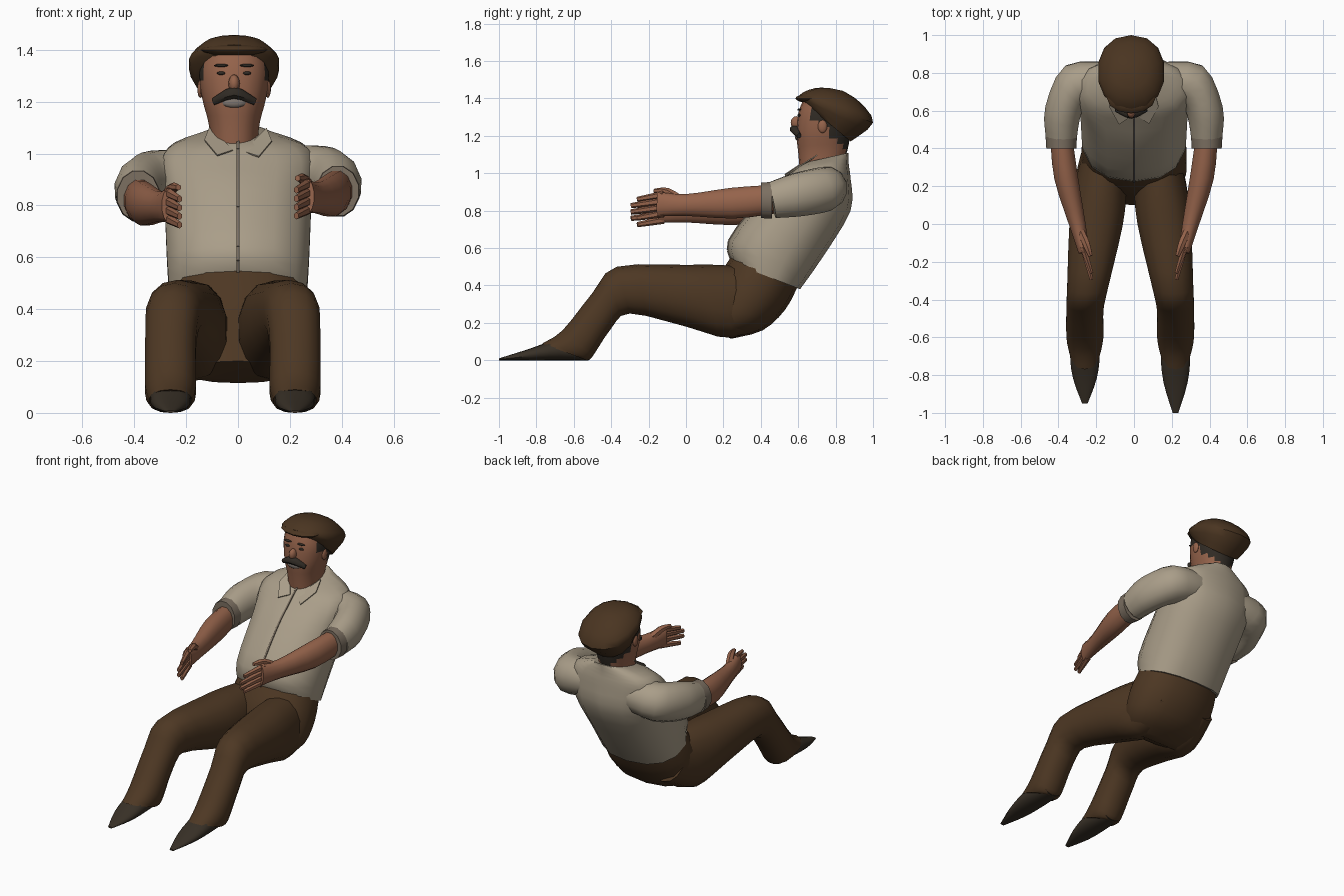
import bpy, bmesh, math
from mathutils import Vector

cube = bpy.data.objects.get("Cube")
if cube:
    bpy.data.objects.remove(cube)


def material(name, red, green, blue):
    mat = bpy.data.materials.new(name)
    mat.use_nodes = True
    mat.diffuse_color = (red, green, blue, 1)
    shader = mat.node_tree.nodes["Principled BSDF"]
    shader.inputs["Base Color"].default_value = (red, green, blue, 1)
    return mat


cream = material("cream shirt", .4, .34, .25)
seam = material("shirt seam", .2, .16, .12)
brown = material("brown trousers", .075, .039, .017)
cap_brown = material("brown cap", .068, .035, .015)
skin = material("skin", .3, .125, .07)
dark_hair = material("dark hair", .03, .024, .018)
leather = material("dark shoe", .04, .03, .02)
stubble = material("grey stubble", .2, .17, .15)


def finish(name, bm, *materials, rule=None):
    bmesh.ops.recalc_face_normals(bm, faces=bm.faces[:])
    if rule:
        for face in bm.faces:
            face.material_index = rule(face.calc_center_median())
    mesh = bpy.data.meshes.new(name)
    bm.to_mesh(mesh)
    bm.free()
    for mat in materials:
        mesh.materials.append(mat)
    mesh.shade_smooth()
    mesh.set_sharp_from_angle(angle=math.radians(45))
    bpy.context.collection.objects.link(bpy.data.objects.new(name, mesh))


def section(front, back, width, x=0):
    """Cross-section between a front and a back (y, z) point."""
    start, end = Vector((x, *front)), Vector((x, *back))
    return (start + end) / 2, Vector((width, 0, 0)), (start - end) / 2


def smooth_path(rings, steps=3):
    """Insert curved in-between rings."""
    result = []
    last = len(rings) - 1
    for i in range(last):
        before, after = rings[max(i - 1, 0)], rings[min(i + 2, last)]
        for step in range(steps):
            t = step / steps
            result.append([
                q + ((r - p) * t + (p * 2 - q * 5 + r * 4 - s) * t ** 2
                     + (q * 3 - p - r * 3 + s) * t ** 3) / 2
                for p, q, r, s in zip(before, rings[i], rings[i + 1], after)])
    return result + [rings[last]]


def loft(name, rings, *materials, sides=14, power=.9, rule=None):
    bm = bmesh.new()
    loops = []
    for centre, across, along in smooth_path(rings):
        loop = []
        for i in range(sides):
            angle = math.tau * (i + .5) / sides
            u, v = [math.copysign(abs(w) ** power, w)
                    for w in (math.cos(angle), math.sin(angle))]
            loop.append(bm.verts.new(centre + across * u + along * v))
        loops.append(loop)
    for lower, upper in zip(loops, loops[1:]):
        for i in range(sides):
            j = (i + 1) % sides
            bm.faces.new((lower[i], lower[j], upper[j], upper[i]))
    bm.faces.new(loops[0])
    bm.faces.new(loops[-1])
    finish(name, bm, *materials, rule=rule)


def limb(name, mat, side, lift, joints, sides=12):
    """Tube through joints of ((x, y, z), half width, half height)."""
    points = [Vector((side * x, y, z + lift)) for (x, y, z), wide, tall in joints]
    rings = []
    for i, (place, wide, tall) in enumerate(joints):
        path = points[min(i + 1, len(points) - 1)] - points[max(i - 1, 0)]
        across = path.cross(Vector((0, 0, 1))).normalized()
        rings.append((points[i], across * wide, across.cross(path.normalized()) * tall))
    loft(name, rings, mat, sides=sides, power=1)


def ball(name, mat, centre, size):
    bm = bmesh.new()
    bmesh.ops.create_uvsphere(bm, u_segments=12, v_segments=8, radius=1)
    bmesh.ops.scale(bm, vec=size, verts=bm.verts)
    bmesh.ops.translate(bm, vec=centre, verts=bm.verts)
    finish(name, bm, mat)


def plate(name, mat, corners):
    bm = bmesh.new()
    face = bm.faces.new([bm.verts.new(corner) for corner in corners])
    face.normal_update()
    offset = face.normal * .006
    grown = bmesh.ops.extrude_face_region(bm, geom=[face])["geom"]
    bmesh.ops.translate(bm, vec=offset,
                        verts=[v for v in grown if isinstance(v, bmesh.types.BMVert)])
    finish(name, bm, mat)


# Shirt body from hem over the broad shoulders to the collar
torso = [
    section(front=(.25, .52), back=(.61, .38), width=.27),
    section(front=(.23, .64), back=(.73, .55), width=.28),
    section(front=(.4, .86), back=(.88, .8), width=.29),
    section(front=(.52, .97), back=(.88, .97), width=.3),
    section(front=(.59, 1.03), back=(.87, 1.05), width=.25),
    section(front=(.65, 1.06), back=(.87, 1.11), width=.11),
]
loft("shirt_body", torso, cream, power=.85)

# Narrow button strip down the middle of the shirt front
half = Vector((.005, 0, 0))
fronts = [centre + along for centre, across, along in smooth_path(torso)]
for low, high in zip(fronts, fronts[1:]):
    plate("button_strip", seam, [low - half, low + half, high + half, high - half])

# Seat of the trousers
loft("trouser_seat", [
    section(front=(.24, .55), back=(.6, .4), width=.265),
    section(front=(.17, .44), back=(.53, .27), width=.285),
    section(front=(.13, .3), back=(.41, .16), width=.27),
    section(front=(.1, .2), back=(.24, .115), width=.2),
], brown)


def leg_section(side, front, back, width):
    """The legs splay apart towards the knees."""
    splay = min(.18 - front[0] / 8, .24)
    return section(front, back, width, x=side * splay - .02)


def build_leg(label, side, toe):
    loft(label + "_trouser_leg", [
        leg_section(side, front=(.3, .5), back=(.48, .24), width=.11),
        leg_section(side, front=(.17, .51), back=(.25, .12), width=.14),
        leg_section(side, front=(0, .51), back=(0, .18), width=.145),
        leg_section(side, front=(-.37, .5), back=(-.3, .25), width=.11),
        leg_section(side, front=(-.5, .36), back=(-.4, .17), width=.1),
        leg_section(side, front=(-.66, .16), back=(-.5, .02), width=.1),
        leg_section(side, front=(-.77, .09), back=(-.53, 0), width=.085),
    ], brown)
    instep = -.68
    ball_of_foot = (instep + toe) / 2
    loft(label + "_shoe", [
        leg_section(side, front=(-.52, .08), back=(-.52, 0), width=.06),
        leg_section(side, front=(instep, .11), back=(instep, 0), width=.08),
        leg_section(side, front=(ball_of_foot, .06), back=(ball_of_foot, 0), width=.065),
        leg_section(side, front=(toe, .01), back=(toe, 0), width=.015),
    ], leather)


def build_arm(label, side, lift):
    elbow = (.385, .46, .85)
    cuff_end = (.385, .4, .85)
    wrist = (.3, 0, .82)
    limb(label + "_sleeve", cream, side, lift / 2, [
        ((.12, .76, .93), .1, .1),
        ((.3, .74, .91), .12, .12),
        ((.375, .6, .88), .1, .12),
        (elbow, .085, .1),
    ])
    limb(label + "_cuff", seam, side, lift / 2,
         [(elbow, .086, .102), (cuff_end, .082, .098)])
    limb(label + "_forearm", skin, side, lift, [
        (elbow, .06, .08),
        ((.36, .25, .83), .065, .085),
        (wrist, .045, .06),
        ((.265, -.15, .825), .03, .068),
    ])
    # Four fingers spread by rule, longer in the middle, and a thumb
    for i in range(4):
        spread = (1.5 - i) / 30
        reach = .31 - abs(spread)
        limb(label + "_finger", skin, side, lift + spread, [
            ((.27, -.12, .825), .02, .021),
            ((.225, -reach, .8), .011, .014),
        ], sides=6)
    limb(label + "_thumb", skin, side, lift, [
        (wrist, .02, .03),
        ((.255, -.1, .89), .022, .022),
        ((.23, -.17, .895), .012, .012),
    ], sides=6)


head_x = -.015


def build_face_and_collar(label, side):
    plate(label + "_collar", cream, [(side * x, y, z) for x, y, z in (
        (.11, .7, 1.1), (.13, .62, 1.05), (.08, .53, .99), (.02, .57, 1.01))])
    ball(label + "_ear", skin, (head_x + side * .13, .73, 1.25), (.012, .025, .035))
    ball(label + "_eye", dark_hair, (head_x + side * .05, .605, 1.31), (.016, .01, .007))
    ball(label + "_eyebrow", dark_hair, (head_x + side * .05, .605, 1.34), (.028, .01, .006))


for label, side, toe, lift in (("left", 1, -1, .01), ("right", -1, -.95, -.025)):
    build_leg(label, side, toe)
    build_arm(label, side, lift)
    build_face_and_collar(label, side)


def is_hair(point):
    """Hair covers the back of the head, lower towards the nape."""
    return int(point.y > .67 and point.z + point.y > 1.97)


# Head and neck
loft("head", [
    section(front=(.61, 1), back=(.84, 1.05), width=.09, x=head_x),
    section(front=(.6, 1.11), back=(.865, 1.13), width=.1, x=head_x),
    section(front=(.59, 1.21), back=(.88, 1.22), width=.125, x=head_x),
    section(front=(.6, 1.32), back=(.88, 1.3), width=.135, x=head_x),
    section(front=(.63, 1.4), back=(.86, 1.38), width=.12, x=head_x),
], skin, dark_hair, sides=18, rule=is_hair)

# Nose, drooping moustache and grey lower lip
ball("nose", skin, (head_x, .59, 1.27), (.022, .03, .035))
limb("moustache", dark_hair, 1, 0, [
    ((head_x - .08, .605, 1.2), .012, .014),
    ((head_x, .58, 1.235), .025, .025),
    ((head_x + .08, .605, 1.2), .012, .014),
], sides=8)
ball("lower_lip", stubble, (head_x, .594, 1.195), (.045, .012, .018))

# Flat cap tilted back, with a short peak
loft("flat_cap", [
    section(front=(.64, 1.37), back=(.88, 1.17), width=.14, x=head_x),
    section(front=(.61, 1.42), back=(1, 1.27), width=.178, x=head_x),
    section(front=(.69, 1.455), back=(.93, 1.38), width=.12, x=head_x),
    section(front=(.77, 1.455), back=(.84, 1.44), width=.04, x=head_x),
], cap_brown)
ball("cap_peak", cap_brown, (head_x, .67, 1.4), (.13, .085, .025))
